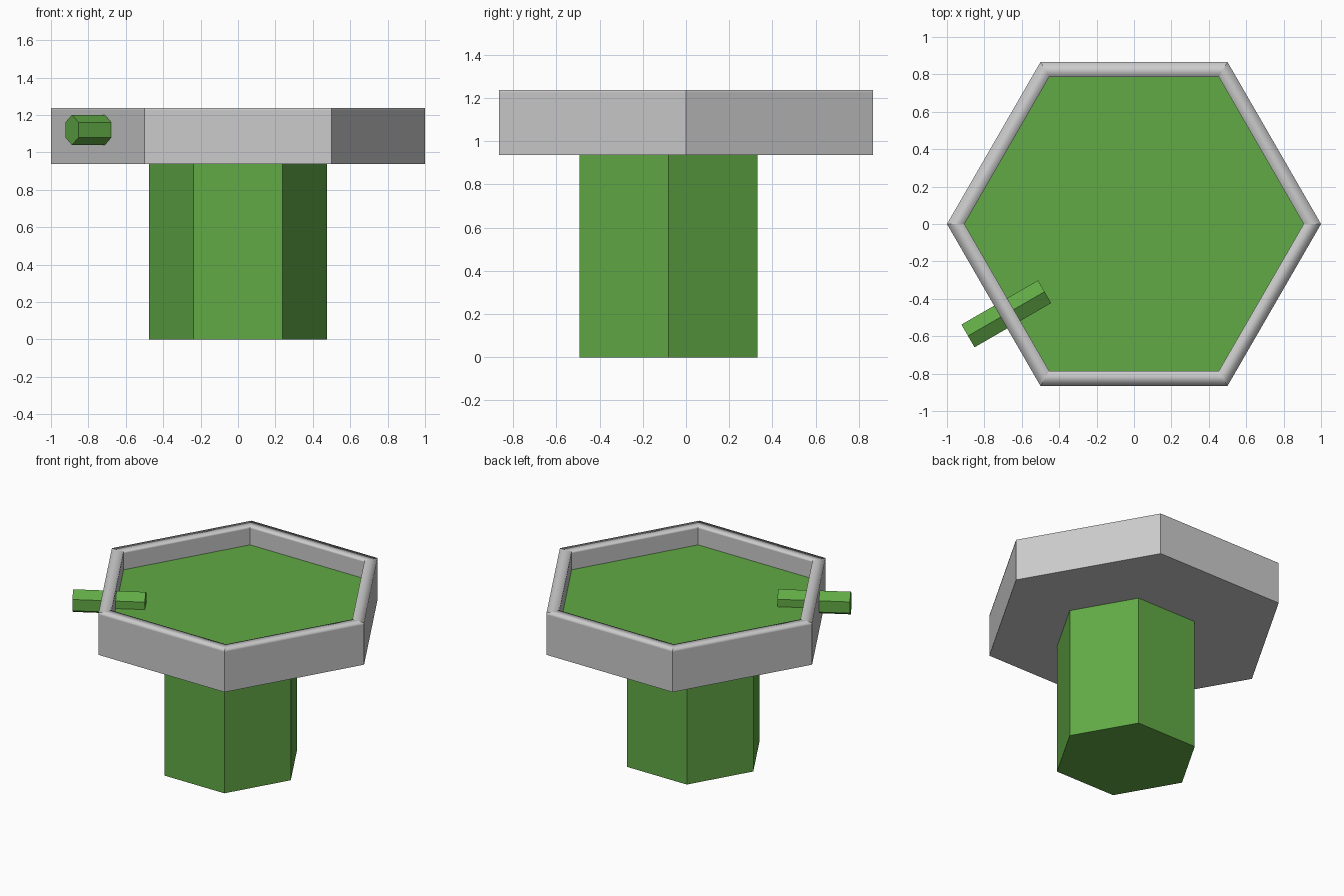
import bpy, bmesh
from math import cos, sin, pi, radians
from mathutils import Vector

if "Cube" in bpy.data.objects:
    bpy.data.objects.remove(bpy.data.objects["Cube"])

green = bpy.data.materials.new("green")
green.diffuse_color = (0.12, 0.40, 0.06, 1)
green.use_nodes = True
green.node_tree.nodes["Principled BSDF"].inputs["Base Color"].default_value = green.diffuse_color

BOTTOM, TOP, INNER, WATER = 0.937, 1.237, 0.907, 1.107


def finish(bm, name, mat=None):
    bmesh.ops.recalc_face_normals(bm, faces=bm.faces)
    mesh = bpy.data.meshes.new(name)
    bm.to_mesh(mesh)
    bm.free()
    if mat:
        mesh.materials.append(mat)
    obj = bpy.data.objects.new(name, mesh)
    bpy.context.collection.objects.link(obj)
    return obj


def hex_ring(bm, r, z):
    return [bm.verts.new((r * cos(i * pi / 3), r * sin(i * pi / 3), z)) for i in range(6)]


def hex_prism(name, r, length):
    # prism along z from the origin, corners on the x axis
    bm = bmesh.new()
    low, high = hex_ring(bm, r, 0), hex_ring(bm, r, length)
    bm.faces.new(low)
    bm.faces.new(high)
    for i in range(6):
        j = (i + 1) % 6
        bm.faces.new((low[i], low[j], high[j], high[i]))
    return finish(bm, name, green)


# post
post = hex_prism("post", 0.476, BOTTOM)
post.location.y = -0.082

# basin: outer wall, softly shaded lip and inner wall
bm = bmesh.new()
profile = [(1, BOTTOM), (1, TOP - 0.012), (1, TOP),
           (INNER, TOP), (INNER, TOP - 0.012), (INNER, 1.02)]
rings = [hex_ring(bm, r, z) for r, z in profile]
for a, b in zip(rings, rings[1:]):
    for i in range(6):
        j = (i + 1) % 6
        bm.faces.new((a[i], a[j], b[j], b[i])).smooth = True
        bm.edges.get((a[i], b[i])).smooth = False
bm.faces.new(rings[0])
bm.faces.new(rings[-1])
finish(bm, "basin")

# liquid surface
bm = bmesh.new()
bm.faces.new(hex_ring(bm, INNER, WATER))
finish(bm, "liquid", green)

# spout through the middle of the front left wall
start, end = Vector((-0.478, -0.362, 1.12)), Vector((-0.888, -0.598, 1.12))
spout = hex_prism("spout", 0.081, (end - start).length)
spout.location = start
spout.rotation_euler = (0, radians(90), radians(210))
